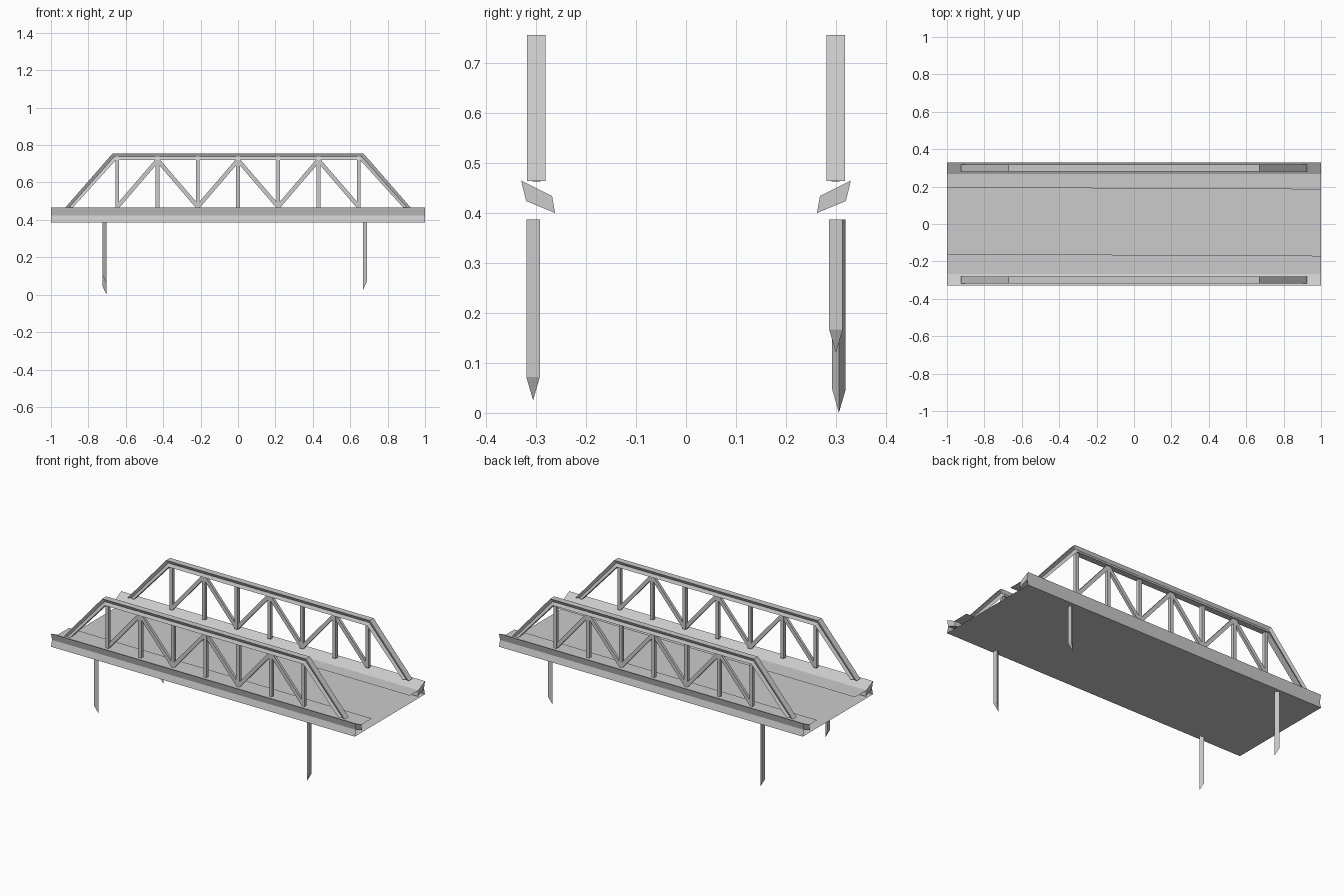
import bpy
import bmesh
from mathutils import Vector

cube = bpy.data.objects.get("Cube")
if cube:
    bpy.data.objects.remove(cube, do_unlink=True)

steel = bpy.data.materials.new("light_grey_steel")
steel.use_nodes = True
steel.diffuse_color = (0.6, 0.6, 0.6, 1)
steel.node_tree.nodes["Principled BSDF"].inputs["Base Color"].default_value = steel.diffuse_color


def finish(name, bm, closed=True):
    if closed:
        bmesh.ops.recalc_face_normals(bm, faces=bm.faces)
    mesh = bpy.data.meshes.new(name)
    bm.to_mesh(mesh)
    bm.free()
    mesh.materials.append(steel)
    obj = bpy.data.objects.new(name, mesh)
    bpy.context.collection.objects.link(obj)
    return obj


def loft(bm, rings, closed=True):
    """Skin a list of equal point rings, capping both ends when closed."""
    loops = [[bm.verts.new(p) for p in ring] for ring in rings]
    n = len(loops[0])
    for a, b in zip(loops, loops[1:]):
        for i in range(n if closed else n - 1):
            j = (i + 1) % n
            bm.faces.new((a[i], a[j], b[j], b[i]))
    if closed:
        bm.faces.new(loops[0])
        bm.faces.new(loops[-1][::-1])


def bar(bm, start, end, width, depth):
    """Square-section strut in the plane of the truss."""
    start, end = Vector(start), Vector(end)
    side = (end - start).normalized().cross(Vector((0, 1, 0))) * width / 2
    thick = Vector((0, depth / 2, 0))
    section = [side + thick, thick - side, -side - thick, side - thick]
    loft(bm, [[p + s for s in section] for p in (start, end)])


def sheet(name, corners, up=True):
    bm = bmesh.new()
    face = bm.faces.new([bm.verts.new(c) for c in corners])
    face.normal_update()
    if (face.normal.z > 0) != up:
        face.normal_flip()
    return finish(name, bm, False)


DECK_Z, EDGE = 0.387, 0.33
# Flat deck spanning the whole bridge
sheet("deck", [(-1, -EDGE, DECK_Z), (1, -EDGE, DECK_Z), (1, EDGE, DECK_Z), (-1, EDGE, DECK_Z)])

# Raised walkways beside the curbs
for name, y0, inner in (("right_walkway", -0.27, -0.165), ("left_walkway", 0.27, 0.19)):
    sheet(name, [(-1, y0, 0.434), (1, y0, 0.434), (1, inner - 0.005, 0.434), (-1, inner + 0.005, 0.434)])

# Slanted curb beams and the flared skirts below them
CURB = [(0.33, 0.465), (0.268, 0.434), (0.262, 0.40), (0.32, 0.424)]
SKIRT = [(0.32, 0.424), (EDGE, DECK_Z)]
for side, s in (("front", -1), ("back", 1)):
    bm = bmesh.new()
    loft(bm, [[(x, s * y, z) for y, z in CURB] for x in (-1, 1)])
    finish(side + "_curb", bm)
    bm = bmesh.new()
    loft(bm, [[(x, s * y, z) for y, z in SKIRT] for x in (-s, s)], closed=False)
    finish(side + "_skirt", bm, False)

# Trusses: grooved frame, posts and diagonals
PANEL, TOP, FOOT = 0.215, 0.756, 0.464
CHORD, GROOVE, HALF = 0.036, 0.009, 0.0185
frame_outer = [(-0.925, FOOT), (-0.67, TOP), (0.67, TOP), (0.925, FOOT)]
frame_inner = [(-0.885, FOOT), (-0.653, TOP - CHORD), (0.653, TOP - CHORD), (0.885, FOOT)]
for side, s in (("front", -1), ("back", 1)):
    yc = s * 0.2995
    bm = bmesh.new()
    rings = []
    for o, i in zip(frame_outer, frame_inner):
        m = ((o[0] + i[0]) / 2, (o[1] + i[1]) / 2)
        rings.append([(x, yc + y, z) for (x, z), y in (
            (o, HALF), (m, HALF - GROOVE), (i, HALF),
            (i, -HALF), (m, GROOVE - HALF), (o, -HALF))])
    loft(bm, rings)
    finish(side + "_truss_frame", bm)

    bm = bmesh.new()
    for k in range(-3, 4):
        x = k * PANEL
        bar(bm, (x, yc, FOOT), (x, yc, TOP - CHORD / 2), 0.02, 0.02)
    finish(side + "_truss_posts", bm)

    bm = bmesh.new()
    for k in (-2, 0, 2):
        for d in (-1, 1):
            bar(bm, (k * PANEL, yc, TOP - CHORD), ((k + d) * PANEL, yc, FOOT + 0.006), 0.022, 0.016)
    finish(side + "_truss_diagonals", bm)

# Pointed three-sided legs of uneven length, ridge facing inward
LEGS = {"front_right_leg": (-0.725, -0.306, 0.06), "front_left_leg": (0.69, -0.306, 0.025),
        "back_left_leg": (0.69, 0.300, 0.12), "back_right_leg": (-0.725, 0.306, 0)}
for name, (x, y, tip) in LEGS.items():
    ridge = x + (0.022 if x < 0 else -0.022)
    outline = [(x, y - 0.0135, tip + 0.047), (x, y + 0.0135, tip + 0.047), (ridge, y, tip)]
    bm = bmesh.new()
    loft(bm, [outline, [(px, py, DECK_Z) for px, py, _ in outline]])
    finish(name, bm)
